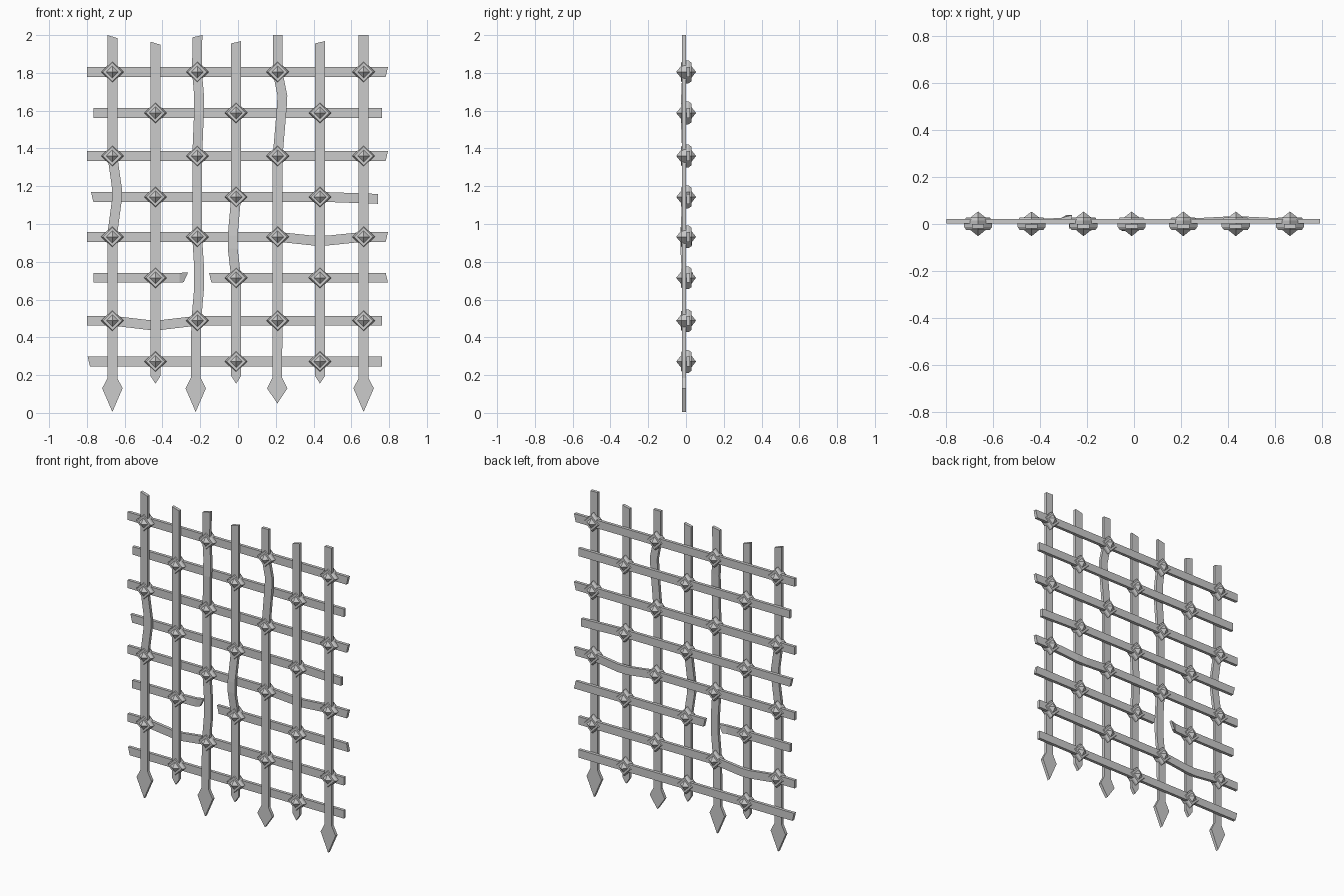
import bpy, bmesh
from mathutils import Vector

W = 0.026          # half width of a flat bar
VX = [-0.665, -0.437, -0.215, -0.01, 0.21, 0.434, 0.665]
RZ = [1.805, 1.588, 1.36, 1.143, 0.932, 0.715, 0.488, 0.272]


def flat_bar(name, stations, upright, y0, y1):
    """Sweep a rectangle through (along, across, half_width, y_shift, end_skew)."""
    bm = bmesh.new()
    rings = []
    for t, c, h, dy, skew in stations:
        ring = []
        for s, y in ((-1, y0), (1, y0), (1, y1), (-1, y1)):
            a, b = t + s * skew, c + s * h
            ring.append(bm.verts.new((b, y + dy, a) if upright else (a, y + dy, b)))
        rings.append(ring)
    for r, q in zip(rings, rings[1:]):
        for i in range(4):
            j = (i + 1) % 4
            bm.faces.new((r[i], r[j], q[j], q[i]))
    bm.faces.new(rings[0])
    bm.faces.new(rings[-1])
    finish(bm, name)


def finish(bm, name):
    bmesh.ops.remove_doubles(bm, verts=bm.verts, dist=1e-5)
    bmesh.ops.recalc_face_normals(bm, faces=bm.faces)
    me = bpy.data.meshes.new(name)
    bm.to_mesh(me)
    bm.free()
    bpy.context.collection.objects.link(bpy.data.objects.new(name, me))


# Upright bars: top height, top skew, tip height, tip x, bends (z, x, y shift)
uprights = [
    (1.992, -0.008, 0.005, -0.665, [(1.36, -0.665, 0), (1.19, -0.641, 0), (1.13, -0.641, 0), (0.95, -0.665, 0)]),
    (1.957, -0.008, 0.155, -0.437, []),
    (1.994, 0.006, 0.005, -0.224, [(1.805, -0.217, 0), (1.69, -0.207, -0.005), (1.58, -0.207, -0.008),
                                  (1.36, -0.216, 0), (0.93, -0.216, 0), (0.77, -0.206, 0),
                                  (0.66, -0.206, 0), (0.488, -0.221, 0)]),
    (1.962, 0.006, 0.155, -0.01, [(1.143, -0.01, 0), (0.94, -0.028, -0.01), (0.87, -0.028, -0.01), (0.715, -0.01, 0)]),
    (2.0, 0.0, 0.05, 0.208, [(1.805, 0.21, 0), (1.68, 0.235, 0), (1.62, 0.232, 0), (1.36, 0.21, 0)]),
    (1.962, 0.006, 0.155, 0.434, []),
    (2.0, 0.0, 0.005, 0.665, []),
]
for i, (top, skew, tip, tx, bends) in enumerate(uprights):
    st = [(top, VX[i], W, 0, skew)] + [(z, x, W, 0 + dy, 0) for z, x, dy in bends]
    if i % 2 == 0:   # spearhead
        st += [(0.185, tx, W, 0, 0), (0.13, tx, 0.054, 0, 0), (tip, tx, 0, 0, 0)]
    else:            # short plain point
        st += [(0.195, tx, W, 0, 0), (tip, tx, 0, 0, 0)]
    flat_bar(f"upright_bar_{i + 1}", st, True, -0.02, 0.0)

# Cross bars: row, left end + skew, right end + skew, bends (x, dz, y shift), right end shift (dz, dy)
crossbars = [
    (0, -0.8, 0, 0.788, 0.006, [], (0, 0)),
    (1, -0.765, 0, 0.763, 0, [], (0, 0)),
    (2, -0.8, 0, 0.788, 0.006, [], (0, 0)),
    (3, -0.772, -0.006, 0.742, 0, [(0.46, 0, 0)], (-0.01, 0)),
    (4, -0.8, 0, 0.788, 0.006, [(0.21, 0, 0), (0.40, -0.02, 0.01), (0.47, -0.02, 0.01), (0.665, 0, 0)], (0, 0)),
    (5, -0.766, 0, -0.276, 0.012, [(-0.40, 0, 0), (-0.31, 0, 0.004)], (0.003, 0.016)),
    (5, -0.147, -0.006, 0.788, -0.006, [], (0, 0)),
    (6, -0.8, 0, 0.763, 0, [(-0.665, 0, 0), (-0.47, -0.023, 0), (-0.41, -0.023, 0), (-0.215, 0, 0)], (0, 0)),
    (7, -0.79, -0.006, 0.763, 0, [], (0, 0)),
]
for i, (r, x0, s0, x1, s1, bends, (ez, ey)) in enumerate(crossbars):
    z = RZ[r]
    st = [(x0, z, W, 0, s0)] + [(x, z + dz, W, dy, 0) for x, dz, dy in bends]
    st.append((x1, z + ez, W, ey, s1))
    flat_bar(f"cross_bar_{i + 1}", st, False, 0.002, 0.022)


# Diamond clamp plates with pyramid studs, front and back
def rivet(name, x, z):
    bm = bmesh.new()
    layers = [(-0.052, 0.0), (-0.026, 0.032), (-0.026, 0.05), (-0.012, 0.06),
              (0.014, 0.06), (0.028, 0.05), (0.028, 0.032), (0.053, 0.0)]
    rings = [[bm.verts.new((x + a * h, y, z + b * h)) for a, b in ((1, 0), (0, 1), (-1, 0), (0, -1))]
             for y, h in layers]
    for r, q in zip(rings, rings[1:]):
        for i in range(4):
            j = (i + 1) % 4
            bm.faces.new((r[i], r[j], q[j], q[i]))
    finish(bm, name)


for r, z in enumerate(RZ):
    for c, x in enumerate(VX):
        if r % 2 == c % 2:
            rivet(f"rivet_{r + 1}_{c + 1}", x, z)
